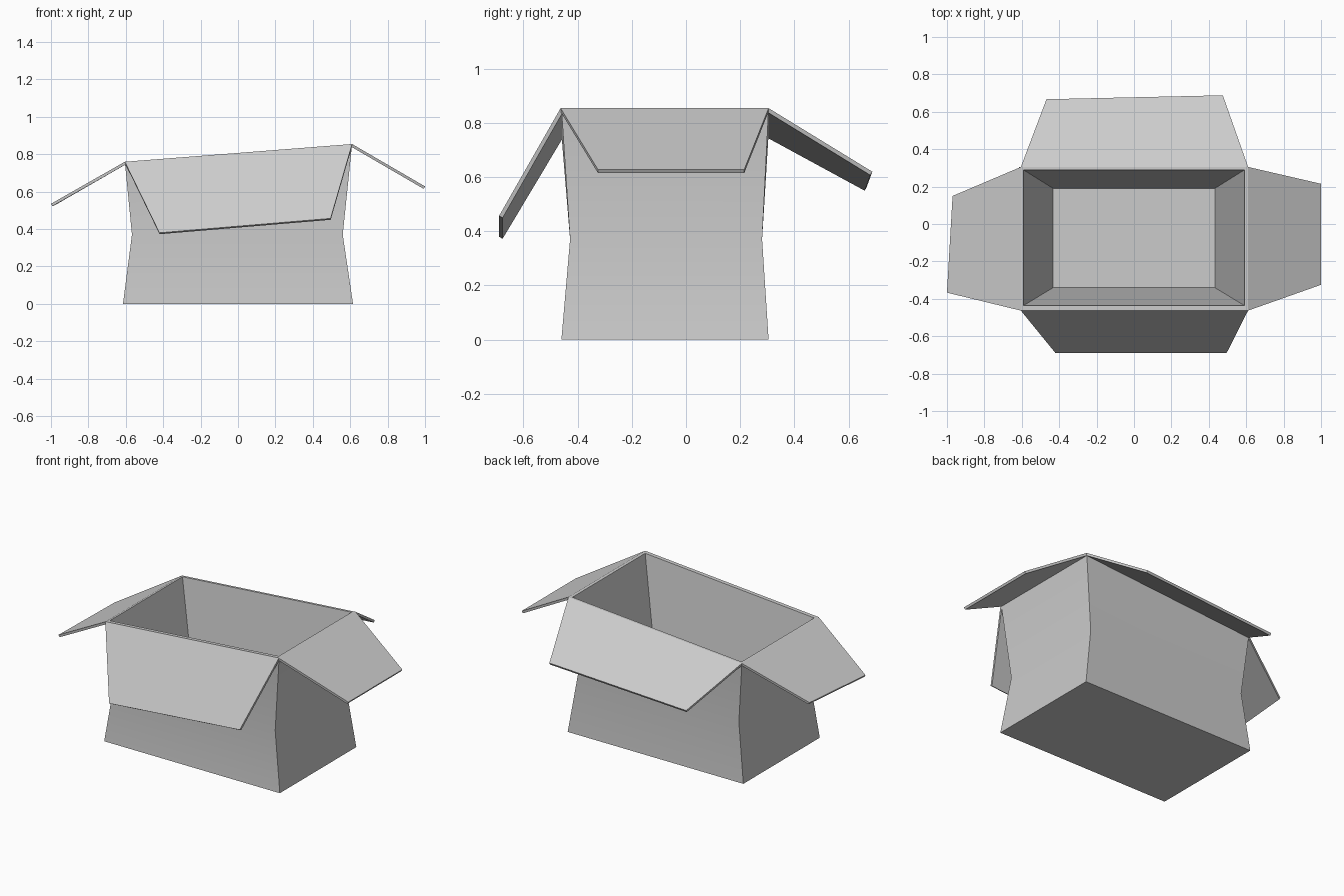
import bpy, bmesh
from mathutils import Vector

if "Cube" in bpy.data.objects:
    bpy.data.objects.remove(bpy.data.objects["Cube"])


def finish(name, bm):
    bmesh.ops.recalc_face_normals(bm, faces=bm.faces)
    me = bpy.data.meshes.new(name)
    bm.to_mesh(me)
    bm.free()
    ob = bpy.data.objects.new(name, me)
    bpy.context.collection.objects.link(ob)
    return ob


def rim_z(x):
    # The opening rises gently from left to right
    return 0.807 + 0.078 * x


def ring(bm, x0, x1, y0, y1, z=None):
    return [bm.verts.new((x, y, rim_z(x) if z is None else z))
            for x, y in ((x0, y0), (x1, y0), (x1, y1), (x0, y1))]


# Carton: outer wall with pinched waist, rim, tapered inside and floor
bm = bmesh.new()
rings = [
    ring(bm, -0.615, 0.615, -0.46, 0.305, 0.0),
    ring(bm, -0.567, 0.56, -0.428, 0.281, 0.37),
    ring(bm, -0.605, 0.61, -0.46, 0.305),
    ring(bm, -0.592, 0.592, -0.437, 0.29),
    ring(bm, -0.432, 0.432, -0.34, 0.19, 0.04),
]
for a, b in zip(rings, rings[1:]):
    for i in range(4):
        j = (i + 1) % 4
        bm.faces.new((a[i], a[j], b[j], b[i]))
bm.faces.new(rings[0])
bm.faces.new(rings[-1])
carton = finish("carton", bm)
bpy.context.view_layer.objects.active = carton
carton.select_set(True)
bpy.ops.object.shade_smooth_by_angle(angle=0.52)


# Flaps: hinge edge plus free edge, thickened towards the underside
def flap(name, h0, h1, e1, e0, thick=0.015):
    top = [Vector((x, y, rim_z(x))) for x, y in (h0, h1)] + [Vector(e1), Vector(e0)]
    n = (top[1] - top[0]).cross(top[3] - top[0]).normalized()
    if n.z > 0:
        n.negate()
    bm = bmesh.new()
    a = [bm.verts.new(p) for p in top]
    b = [bm.verts.new(p + n * thick) for p in top]
    bm.faces.new(a)
    bm.faces.new(b)
    for i in range(4):
        j = (i + 1) % 4
        bm.faces.new((a[i], a[j], b[j], b[i]))
    return finish(name, bm)


FL, FR, BR, BL = (-0.605, -0.463), (0.61, -0.463), (0.61, 0.305), (-0.605, 0.305)
flap("front_flap", FL, FR, (0.495, -0.69, 0.457), (-0.42, -0.69, 0.38))
flap("back_flap", BL, BR, (0.475, 0.688, 0.62), (-0.468, 0.667, 0.563))
flap("left_flap", FL, BL, (-0.97, 0.15, 0.55), (-1.0, -0.367, 0.535))
flap("right_flap", FR, BR, (1.0, 0.215, 0.628), (1.0, -0.325, 0.628))
